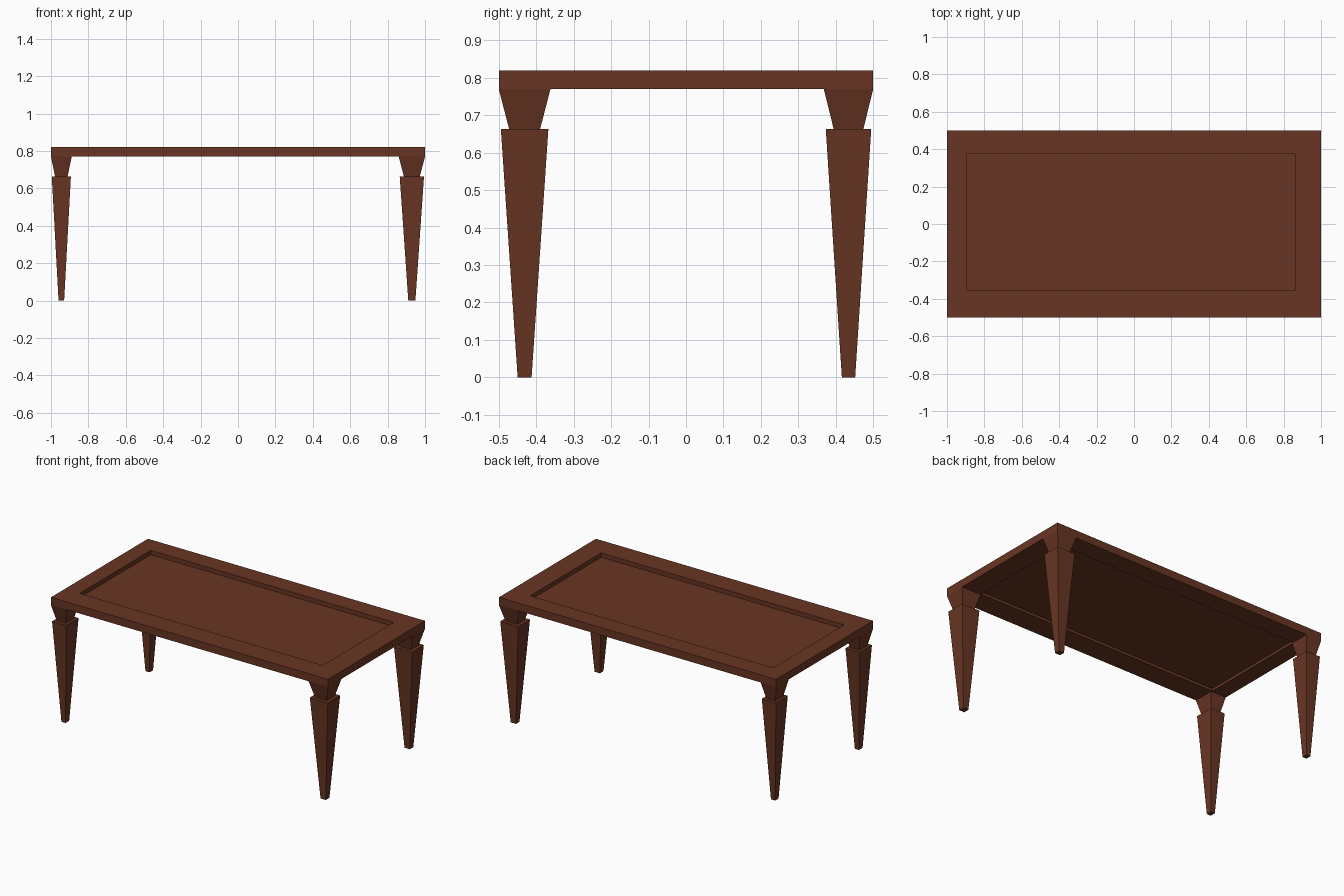
import bpy, bmesh

if "Cube" in bpy.data.objects:
    bpy.data.objects.remove(bpy.data.objects["Cube"])

wood = bpy.data.materials.new("dark brown wood")
wood.diffuse_color = (0.14, 0.036, 0.017, 1)
wood.use_nodes = True
wood.node_tree.nodes["Principled BSDF"].inputs["Base Color"].default_value = wood.diffuse_color


def finish(bm, name):
    bmesh.ops.recalc_face_normals(bm, faces=bm.faces)
    me = bpy.data.meshes.new(name)
    bm.to_mesh(me)
    bm.free()
    me.materials.append(wood)
    ob = bpy.data.objects.new(name, me)
    bpy.context.collection.objects.link(ob)
    return ob


def ring(bm, x0, x1, y0, y1, z):
    return [bm.verts.new(p) for p in ((x0, y0, z), (x1, y0, z), (x1, y1, z), (x0, y1, z))]


def loft(name, rects):
    """Closed solid through a list of rectangles (x0, x1, y0, y1, z)."""
    bm = bmesh.new()
    rings = [ring(bm, *r) for r in rects]
    for a, b in zip(rings, rings[1:]):
        for i in range(4):
            j = (i + 1) % 4
            bm.faces.new((a[i], a[j], b[j], b[i]))
    bm.faces.new(rings[0])
    bm.faces.new(rings[-1])
    return finish(bm, name)


# Table top: frame with a thin panel recessed from above and below
OUT = (-1, 1, -0.5, 0.5)
IN = (-0.893, 0.861, -0.356, 0.377)
loft("table_top", [(*IN, 0.787), (*IN, 0.77), (*OUT, 0.77),
                   (*OUT, 0.82), (*IN, 0.82), (*IN, 0.792)])

# Legs: each corner has its own slightly different footprint
xs = {"left": (-1, -0.889), "right": (0.859, 1)}
ys = {"front": (-0.5, -0.362), "back": (0.368, 0.5)}


def scaled(xr, yr, s, z):
    cx, cy = sum(xr) / 2, sum(yr) / 2
    hx, hy = (xr[1] - xr[0]) / 2 * s, (yr[1] - yr[0]) / 2 * s
    return (cx - hx, cx + hx, cy - hy, cy + hy, z)


for xn, xr in xs.items():
    for yn, yr in ys.items():
        # tapered neck flaring into the stepped, tapering leg
        loft(f"{yn}_{xn}_leg", [scaled(xr, yr, 1, 0.77), scaled(xr, yr, 0.6, 0.663),
                                scaled(xr, yr, 0.92, 0.663), scaled(xr, yr, 0.27, 0)])
